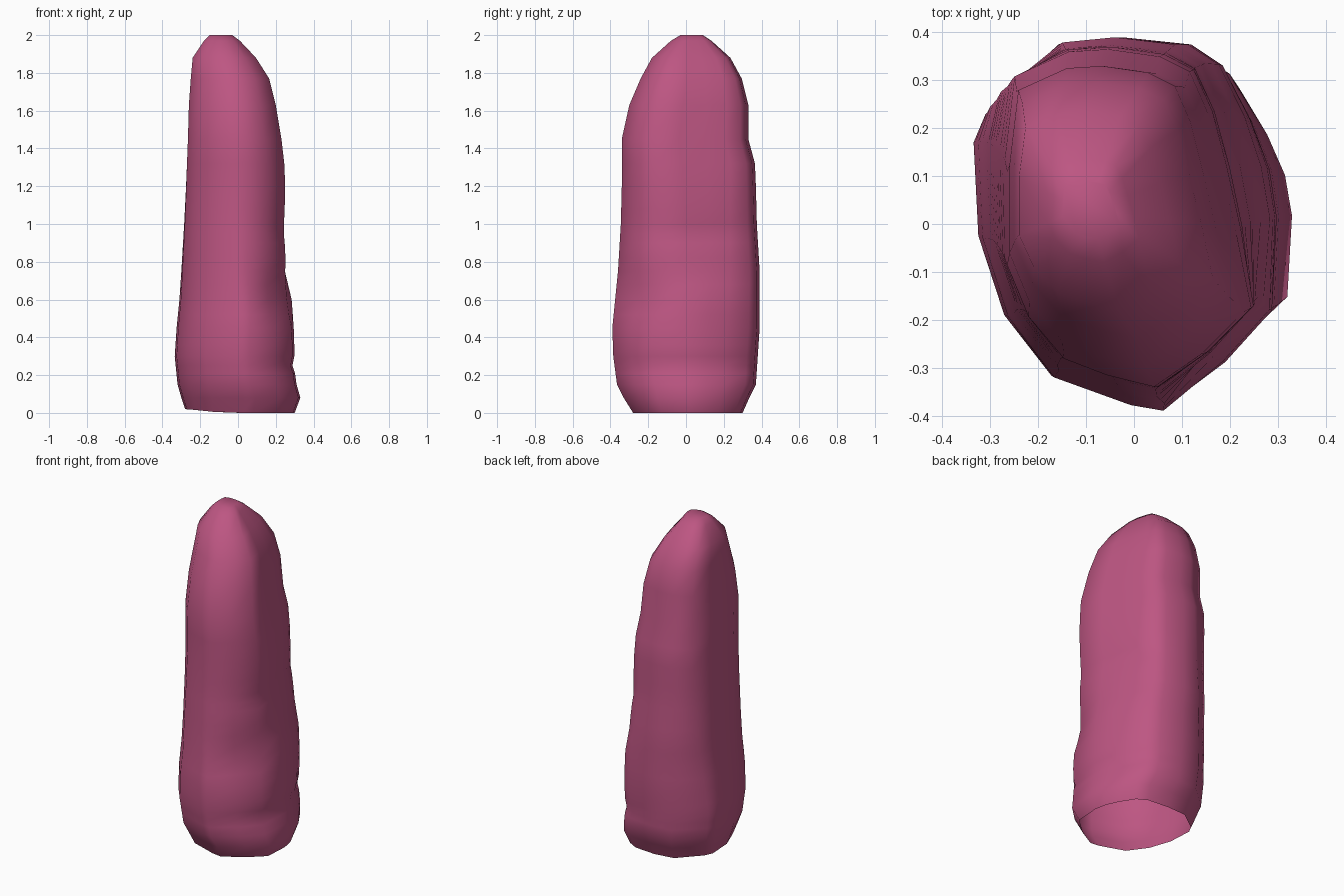
import bpy
import bmesh
from math import exp, radians

cube = bpy.data.objects.get("Cube")
if cube:
    bpy.data.objects.remove(cube)

# Cross-section outlines, counter-clockwise: broad base and flat-sided upper part
LOW = [(.31, .02), (.295, .12), (.257, .22), (.197, .335), (.13, .38), (-.02, .395),
       (-.16, .38), (-.31, .24), (-.335, .18), (-.325, -.02), (-.27, -.19),
       (-.17, -.32), (0, -.38), (.065, -.39), (.2, -.29), (.3, -.18)]
HIGH = [(.22, -.03), (.19, .1), (.16, .22), (.125, .3), (.065, .33), (-.04, .345),
        (-.12, .34), (-.23, .29), (-.25, .12), (-.25, -.08), (-.205, -.19),
        (-.13, -.28), (-.04, -.315), (.06, -.34), (.16, -.27), (.25, -.18)]

# Height, then the extents of each ring: x min, x max, y min, y max
RINGS = [(.01, -.28, .30, -.28, .30), (.08, -.30, .33, -.33, .335),
         (.15, -.32, .31, -.365, .37), (.3, -.335, .30, -.385, .38),
         (.45, -.325, .295, -.39, .39), (.6, -.31, .285, -.375, .39),
         (.75, -.30, .255, -.36, .39), (1, -.285, .245, -.345, .375),
         (1.2, -.275, .25, -.34, .37), (1.32, -.27, .245, -.34, .365),
         (1.45, -.265, .23, -.34, .33), (1.63, -.26, .20, -.30, .33),
         (1.77, -.25, .165, -.24, .295), (1.88, -.24, .095, -.18, .235),
         (1.97, -.18, .01, -.08, .135), (2, -.15, -.03, -.03, .09)]
EXTRA = [.21, .25, .36, .52, .68, .82, .9, .95, 1.08]   # finer rings at the wrinkles


def ring_at(z):
    """Interpolate the ring table at a height."""
    for a, b in zip(RINGS, RINGS[1:]):
        if a[0] <= z <= b[0]:
            t = (z - a[0]) / (b[0] - a[0])
            return [p + (q - p) * t for p, q in zip(a, b)]


def remap(values, low, high):
    a, b = min(values), max(values)
    return [low + (v - a) / (b - a) * (high - low) for v in values]


def bump(value, centre, width):
    return exp(-((value - centre) / width) ** 2)


def section(z):
    _, x0, x1, y0, y1 = ring_at(z)
    t = min(max((z - .35) / .95, 0), 1)
    xs = remap([a[0] + (b[0] - a[0]) * t for a, b in zip(LOW, HIGH)], x0, x1)
    ys = remap([a[1] + (b[1] - a[1]) * t for a, b in zip(LOW, HIGH)], y0, y1)
    points = []
    for x, y in zip(xs, ys):
        if x > .1 and z > .1:
            # Creases across the wrinkled side and a hollow at its front corner
            x -= .015 * bump(z, .25, .035) + .015 * bump(z, .95, .05) * bump(y, .1, .25)
            hollow = bump(z, .6, .12) * bump(y, -.24, .12)
            x -= .035 * hollow
            y += .03 * hollow
        points.append((x, y, z + (.02 * bump(x, -.3, .15) if z < .05 else 0)))
    return points


# Rounded column: stacked sections, closed on top and open underneath
bm = bmesh.new()
loops = [[bm.verts.new(p) for p in section(z)]
         for z in sorted([r[0] for r in RINGS] + EXTRA)]
n = len(LOW)
for lower, upper in zip(loops, loops[1:]):
    for i in range(n):
        j = (i + 1) % n
        bm.faces.new((lower[i], lower[j], upper[j], upper[i]))
bm.faces.new(loops[-1])
bottom_z = min(v.co.z for v in bm.verts)
bmesh.ops.translate(bm, verts=loops[0], vec=(0, 0, -bottom_z))
mesh = bpy.data.meshes.new("rounded_column")
bm.to_mesh(mesh)
bm.free()
column = bpy.data.objects.new("rounded_column", mesh)
bpy.context.collection.objects.link(column)

# Single dusty pink colour
pink = bpy.data.materials.new("dusty_pink")
pink.use_nodes = True
colour = (.51, .093, .225, 1)
pink.diffuse_color = colour
shader = next(s for s in pink.node_tree.nodes if s.type == 'BSDF_PRINCIPLED')
shader.inputs["Base Color"].default_value = colour
mesh.materials.append(pink)

bpy.ops.object.select_all(action='DESELECT')
column.select_set(True)
bpy.context.view_layer.objects.active = column
bpy.ops.object.shade_smooth_by_angle(angle=radians(80))
